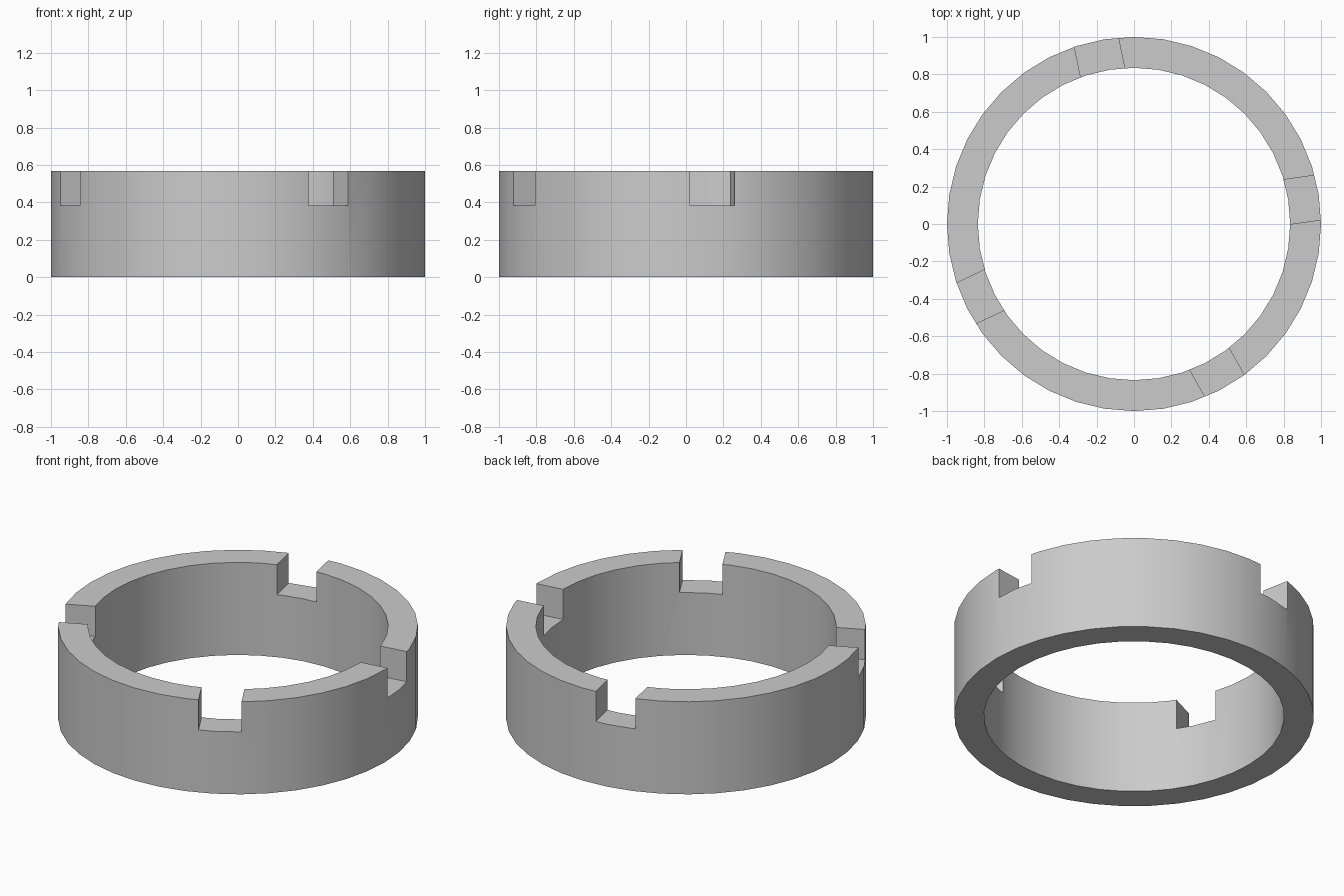
import bpy, bmesh
from math import radians, cos, sin, pi

if "Cube" in bpy.data.objects:
    bpy.data.objects.remove(bpy.data.objects["Cube"])

SIDES, R_OUT, R_IN, HEIGHT = 40, 1.0, 0.835, 0.568
NOTCH_FLOOR, NOTCH_WIDTH = 0.383, 0.24
NOTCH_ANGLES = (8.2, 101.7, 205.3, 299.2)

# Ring: rectangular profile swept around z
bm = bmesh.new()
profile = ((R_OUT, 0), (R_OUT, HEIGHT), (R_IN, HEIGHT), (R_IN, 0))
loops = []
for i in range(SIDES):
    a = 2 * pi * i / SIDES
    loops.append([bm.verts.new((r * cos(a), r * sin(a), z)) for r, z in profile])
for i in range(SIDES):
    a, b = loops[i], loops[(i + 1) % SIDES]
    for k in range(4):
        n = (k + 1) % 4
        bm.faces.new((a[k], b[k], b[n], a[n]))
bmesh.ops.recalc_face_normals(bm, faces=bm.faces)
mesh = bpy.data.meshes.new("slotted_ring")
bm.to_mesh(mesh)
bm.free()
ring = bpy.data.objects.new("slotted_ring", mesh)
bpy.context.collection.objects.link(ring)


def cut_notch(angle):
    """Cut one parallel-walled notch through the upper rim."""
    a = radians(angle)
    bpy.ops.mesh.primitive_cube_add(
        size=1, location=(0.92 * cos(a), 0.92 * sin(a), NOTCH_FLOOR + 0.25),
        rotation=(0, 0, a))
    cutter = bpy.context.object
    cutter.name = "notch_cutter"
    cutter.hide_render = True
    cutter.scale = (0.4, NOTCH_WIDTH, 0.5)
    mod = ring.modifiers.new("notch", 'BOOLEAN')
    mod.operation, mod.solver, mod.object = 'DIFFERENCE', 'EXACT', cutter
    bpy.context.view_layer.objects.active = ring
    bpy.ops.object.modifier_apply(modifier=mod.name)
    bpy.data.objects.remove(cutter, do_unlink=True)


# Four notches around the top
for angle in NOTCH_ANGLES:
    cut_notch(angle)

# Smooth walls, crisp rims
bpy.ops.object.select_all(action='DESELECT')
ring.select_set(True)
bpy.context.view_layer.objects.active = ring
bpy.ops.object.shade_smooth_by_angle(angle=radians(30))
